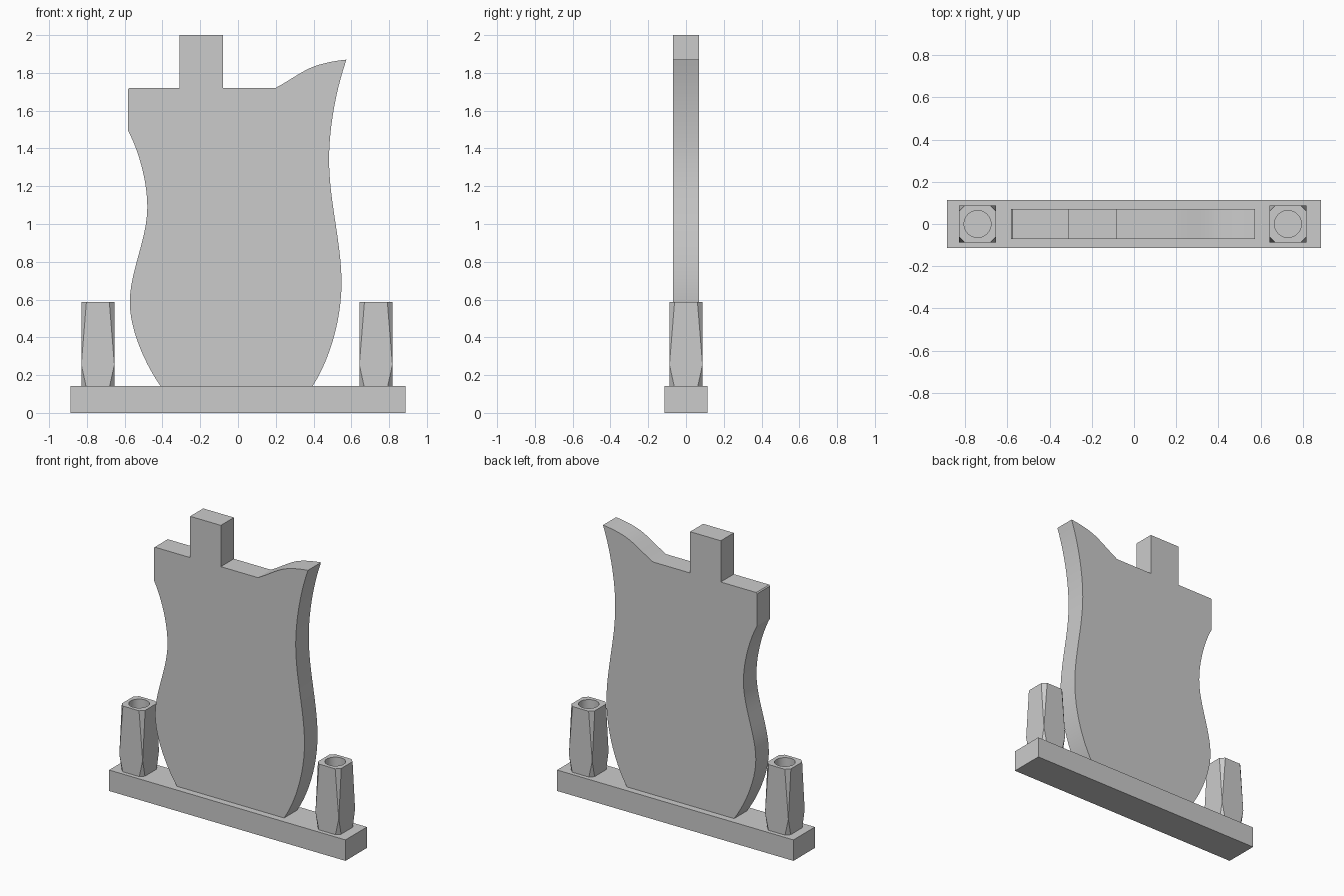
import bpy, bmesh
from math import radians
from mathutils import Vector
from mathutils.geometry import interpolate_bezier

if "Cube" in bpy.data.objects:
    bpy.data.objects.remove(bpy.data.objects["Cube"])

BASE_TOP = 0.142


def finish(name, bm, smooth=True):
    bmesh.ops.recalc_face_normals(bm, faces=bm.faces)
    mesh = bpy.data.meshes.new(name)
    bm.to_mesh(mesh)
    bm.free()
    ob = bpy.data.objects.new(name, mesh)
    bpy.context.collection.objects.link(ob)
    if smooth:
        shade(ob)
    return ob


def shade(ob):
    bpy.ops.object.select_all(action='DESELECT')
    ob.select_set(True)
    bpy.context.view_layer.objects.active = ob
    bpy.ops.object.shade_smooth_by_angle(angle=radians(25))


def bezier(*pts, steps=12):
    """Chain of cubic segments: anchor, handle, handle, anchor, ..."""
    v = [Vector((x, z, 0)) for x, z in pts]
    out = [v[0]]
    for i in range(0, len(v) - 1, 3):
        out += interpolate_bezier(*v[i:i + 4], steps)[1:]
    return [(p.x, p.y) for p in out]


# Plinth
bm = bmesh.new()
bmesh.ops.create_cube(bm, size=1)
bmesh.ops.scale(bm, vec=(1.774, 0.23, BASE_TOP), verts=bm.verts)
bmesh.ops.translate(bm, vec=(0, 0, BASE_TOP / 2), verts=bm.verts)
finish("plinth", bm, smooth=False)

# Headstone: wavy sides, square post and swept corner, extruded in y
left_side = bezier((-.41, BASE_TOP), (-.50, .27), (-.573, .45), (-.573, .585),
                   (-.573, .75), (-.48, .92), (-.48, 1.09),
                   (-.48, 1.24), (-.535, 1.41), (-.583, 1.495))
top_steps = [(-.583, 1.713), (-.576, 1.72), (-.31, 1.72), (-.31, 2.0),
             (-.08, 2.0), (-.08, 1.72)]
swept_corner = bezier((.198, 1.72), (.27, 1.757), (.34, 1.812), (.405, 1.835),
                      (.455, 1.853), (.52, 1.865), (.574, 1.87))
right_side = bezier((.574, 1.87), (.515, 1.70), (.482, 1.50), (.482, 1.34),
                    (.482, 1.12), (.548, .90), (.548, .69),
                    (.548, .50), (.49, .29), (.395, BASE_TOP))
outline = left_side + top_steps + swept_corner + right_side[1:]
bm = bmesh.new()
face = bm.faces.new([bm.verts.new((x, -0.07, z)) for x, z in outline])
ext = bmesh.ops.extrude_face_region(bm, geom=[face], use_keep_orig=True)
bmesh.ops.translate(bm, vec=(0, 0.14, 0),
                    verts=[g for g in ext["geom"] if isinstance(g, bmesh.types.BMVert)])
finish("headstone", bm)


# Vases: square blocks whose corner cuts taper to nothing at mid height
def vase(name, cx):
    h, z0, top = 0.0875, BASE_TOP, 0.588
    bm = bmesh.new()
    for z, cut in ((z0, 0.025), (0.255, 0.0), (top, 0.027)):
        for sx in (-1, 1):
            for sy in (-1, 1):
                corners = {(h - cut, h), (h, h - cut)}
                for x, y in corners:
                    bm.verts.new((cx + sx * x, sy * y, z))
    bmesh.ops.convex_hull(bm, input=bm.verts)
    bmesh.ops.dissolve_limit(bm, angle_limit=radians(0.5), verts=bm.verts, edges=bm.edges)
    ob = finish(name, bm, smooth=False)

    # Round socket in the top
    bpy.ops.mesh.primitive_cylinder_add(vertices=32, radius=0.064, depth=0.12,
                                        location=(cx, 0, top))
    cutter = bpy.context.object
    cutter.name = name + "_cutter"
    cutter.hide_render = True
    mod = ob.modifiers.new("socket", 'BOOLEAN')
    mod.operation = 'DIFFERENCE'
    mod.solver = 'EXACT'
    mod.object = cutter
    bpy.context.view_layer.objects.active = ob
    bpy.ops.object.modifier_apply(modifier=mod.name)
    bpy.data.objects.remove(cutter)
    for p in ob.data.polygons:
        # only the socket wall is smooth
        c = p.center
        p.use_smooth = abs(p.normal.z) < 0.1 and Vector((c.x - cx, c.y)).length < 0.066


vase("left_vase", -0.742)
vase("right_vase", 0.73)
